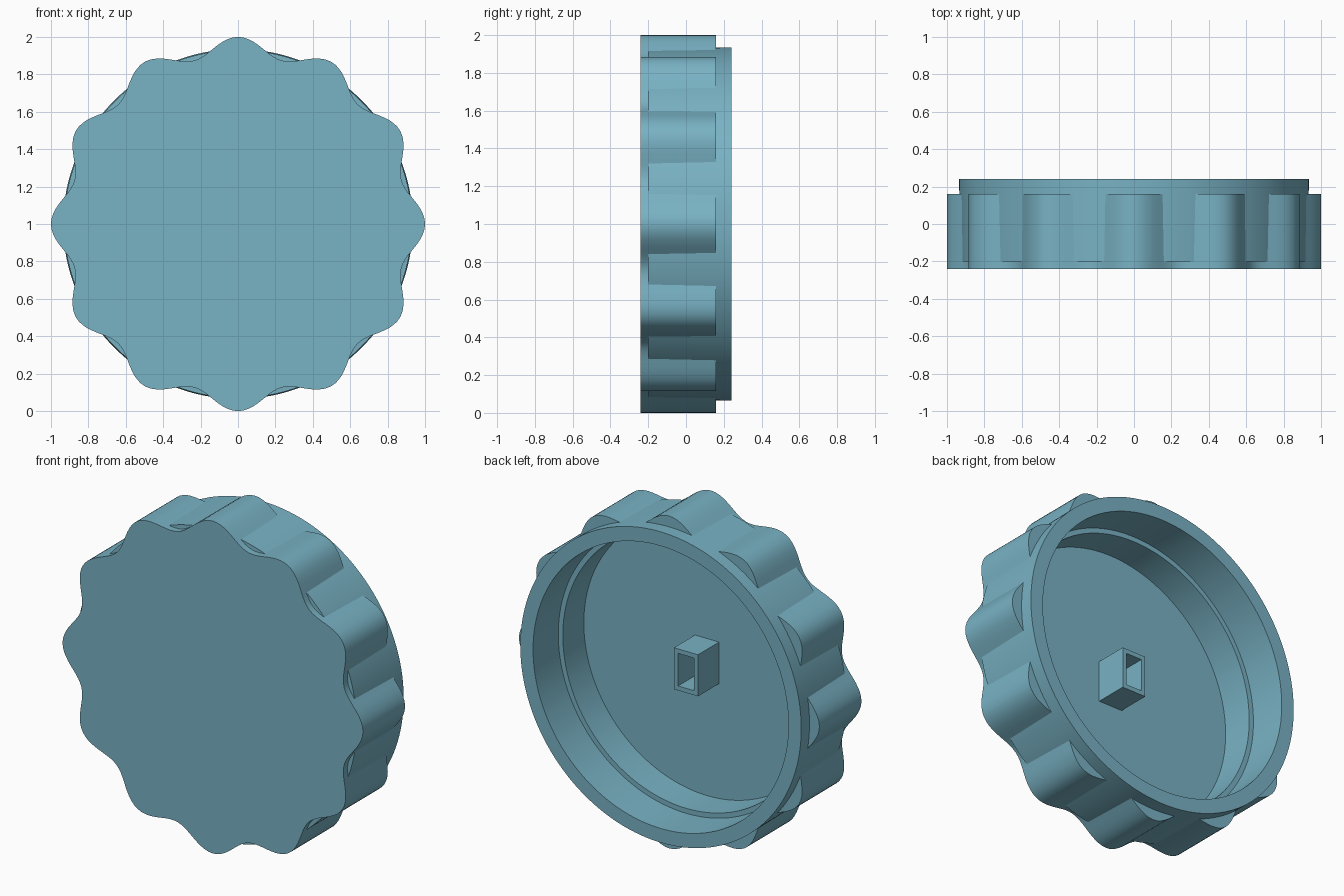
import bpy, bmesh
from math import sin, cos, pi, radians

cube = bpy.data.objects.get("Cube")
if cube:
    bpy.data.objects.remove(cube, do_unlink=True)

SEGMENTS = 240
LOBES = 12
CENTRE_Z = 1.0

teal = bpy.data.materials.new("muted teal")
teal.use_nodes = True
colour = (0.19, 0.445, 0.55, 1)
teal.diffuse_color = colour
teal.node_tree.nodes["Principled BSDF"].inputs["Base Color"].default_value = colour


def ring(y, radius, wave=0.0):
    """Closed loop around the y axis, optionally rippled into lobes."""
    pts = []
    for i in range(SEGMENTS):
        a = 2 * pi * i / SEGMENTS
        r = radius + wave * cos(LOBES * a)
        pts.append((r * cos(a), y, CENTRE_Z + r * sin(a)))
    return pts


def rectangle(y, width, height):
    w, h = width / 2, height / 2
    return [(sx * w, y, CENTRE_Z + sz * h)
            for sx, sz in ((-1, -1), (1, -1), (1, 1), (-1, 1))]


def loft(name, loops):
    """Skin a series of loops and cap both ends."""
    bm = bmesh.new()
    rows = [[bm.verts.new(p) for p in loop] for loop in loops]
    for a, b in zip(rows, rows[1:]):
        for i in range(len(a)):
            j = (i + 1) % len(a)
            bm.faces.new((a[i], a[j], b[j], b[i]))
    bm.faces.new(rows[0])
    bm.faces.new(rows[-1])
    bmesh.ops.recalc_face_normals(bm, faces=bm.faces)
    mesh = bpy.data.meshes.new(name)
    bm.to_mesh(mesh)
    bm.free()
    mesh.materials.append(teal)
    obj = bpy.data.objects.new(name, mesh)
    bpy.context.collection.objects.link(obj)
    bpy.ops.object.select_all(action='DESELECT')
    obj.select_set(True)
    bpy.context.view_layer.objects.active = obj
    bpy.ops.object.shade_smooth_by_angle(angle=radians(30))
    return obj


# Lobed outer grip with its flat front face
MEAN, RIPPLE = 0.9525, 0.0475
loft("lobed_grip", [
    ring(-0.24, MEAN, RIPPLE),
    ring(0.16, MEAN, RIPPLE),
    ring(0.16, 0.87),
    ring(-0.22, 0.87),
])

# Round cup: slightly tapered wall, rim, inner step and floor
loft("round_cup", [
    ring(-0.21, 0.86),
    ring(-0.20, 0.88),
    ring(-0.20, 0.93),
    ring(0.24, 0.935),
    ring(0.24, 0.85),
    ring(0.0, 0.85),
    ring(0.0, 0.82),
    ring(-0.20, 0.82),
])

# Hollow rectangular socket in the middle of the floor
loft("centre_socket", [
    rectangle(-0.21, 0.16, 0.25),
    rectangle(0.0, 0.16, 0.25),
    rectangle(0.0, 0.106, 0.196),
    rectangle(-0.205, 0.106, 0.196),
])
